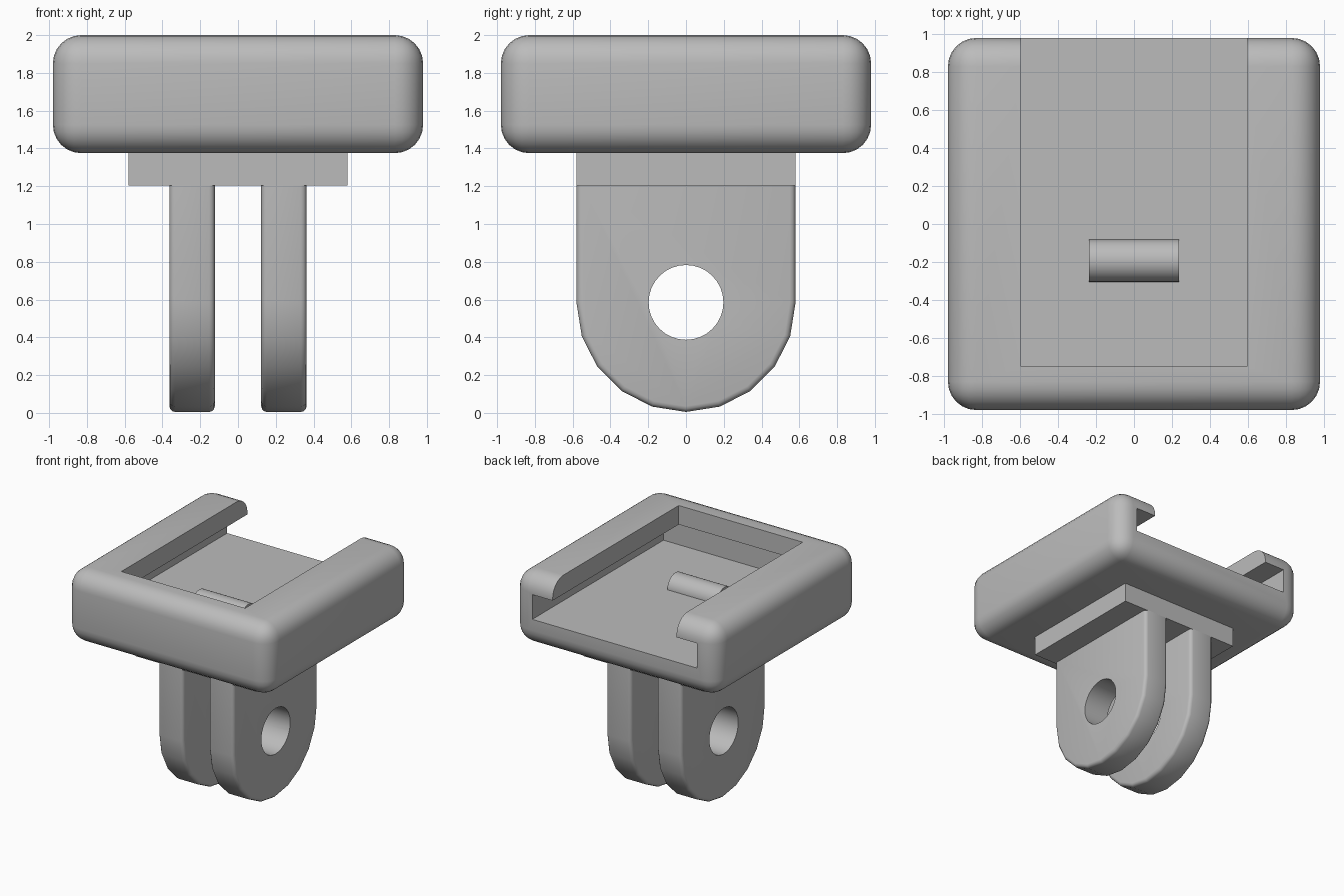
import bpy, bmesh, math
from mathutils import Matrix, Vector

cube = bpy.data.objects.get("Cube")
if cube:
    bpy.data.objects.remove(cube, do_unlink=True)

grey = bpy.data.materials.new("plain grey")
grey.use_nodes = True
COLOR = (0.5, 0.5, 0.5, 1)
grey.diffuse_color = COLOR
grey.node_tree.nodes["Principled BSDF"].inputs["Base Color"].default_value = COLOR


def finish(bm, name):
    bmesh.ops.recalc_face_normals(bm, faces=bm.faces)
    mesh = bpy.data.meshes.new(name)
    bm.to_mesh(mesh)
    bm.free()
    obj = bpy.data.objects.new(name, mesh)
    bpy.context.collection.objects.link(obj)
    mesh.materials.append(grey)
    return obj


def box(name, low, high, radius=0):
    low, high = Vector(low), Vector(high)
    bm = bmesh.new()
    bmesh.ops.create_cube(bm, size=1, matrix=Matrix.Translation((low + high) / 2)
                          @ Matrix.Diagonal((high - low).to_4d()))
    if radius:
        bmesh.ops.bevel(bm, geom=bm.edges[:], offset=radius, segments=6,
                        profile=0.5, affect='EDGES')
    return finish(bm, name)


def rod(name, radius, sides, x0, x1, y, z):
    bm = bmesh.new()
    bmesh.ops.create_cone(bm, cap_ends=True, segments=sides, radius1=radius,
                          radius2=radius, depth=x1 - x0,
                          matrix=Matrix.Translation(((x0 + x1) / 2, y, z))
                          @ Matrix.Rotation(math.pi / 2, 4, 'Y'))
    return finish(bm, name)


def activate(obj):
    bpy.ops.object.select_all(action='DESELECT')
    obj.select_set(True)
    bpy.context.view_layer.objects.active = obj


def cut(obj, cutter):
    cutter.hide_render = True
    mod = obj.modifiers.new("cut", 'BOOLEAN')
    mod.operation, mod.object, mod.solver = 'DIFFERENCE', cutter, 'EXACT'
    activate(obj)
    bpy.ops.object.modifier_apply(modifier=mod.name)
    bpy.data.objects.remove(cutter, do_unlink=True)


def smooth(obj):
    activate(obj)
    bpy.ops.object.shade_smooth_by_angle(angle=math.radians(32))


# Rounded holder with an undercut slot open at the back
FLOOR = 1.62
holder = box("holder", (-0.98, -0.98, 1.375), (0.98, 0.98, 2), 0.15)
cut(holder, box("slot_cutter", (-0.79, -0.82, FLOOR), (0.79, 1.2, 1.835)))
cut(holder, box("opening_cutter", (-0.595, -0.75, 1.7), (0.595, 1.2, 2.2)))
smooth(holder)

# Rounded catch on the slot floor
catch = rod("catch", 0.112, 32, -0.237, 0.237, -0.193, FLOOR - 0.005)
smooth(catch)

# Square block under the holder
box("base_block", (-0.58, -0.58, 1.205), (0.58, 0.58, 1.39))

# Two rounded prongs with a pin hole
R, TOP = 0.58, 1.21


def prong(name, x0, x1):
    bm = bmesh.new()
    angles = [math.pi + math.pi * i / 10 for i in range(11)]
    outline = [(R * math.cos(a), R + 0.005 + R * math.sin(a)) for a in angles]
    outline += [(R, TOP), (-R, TOP)]
    face = bm.faces.new([bm.verts.new((x0, y, z)) for y, z in outline])
    ext = bmesh.ops.extrude_face_region(bm, geom=[face])
    bmesh.ops.translate(bm, vec=(x1 - x0, 0, 0),
                        verts=[v for v in ext["geom"] if isinstance(v, bmesh.types.BMVert)])
    rims = [e for e in bm.edges
            if abs(e.verts[0].co.x - e.verts[1].co.x) < 0.001
            and min(v.co.z for v in e.verts) < TOP - 0.01]
    bmesh.ops.bevel(bm, geom=rims, offset=0.03, segments=3, profile=0.5, affect='EDGES')
    obj = finish(bm, name)
    cut(obj, rod("pin_hole_cutter", 0.198, 32, x0 - 0.1, x1 + 0.1, 0, R + 0.005))
    smooth(obj)


prong("left_prong", 0.123, 0.363)
prong("right_prong", -0.363, -0.123)
